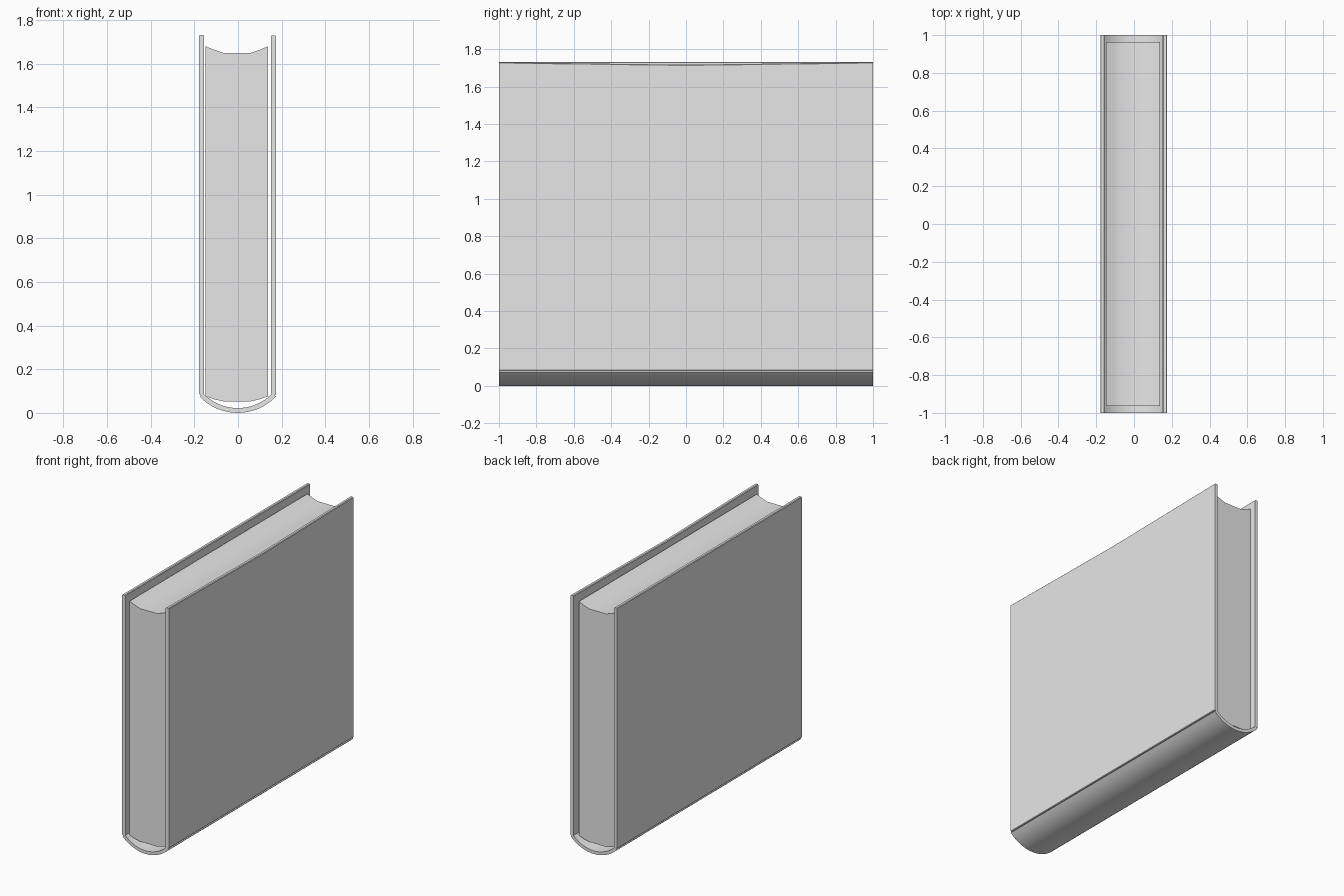
import bpy, bmesh, math

if "Cube" in bpy.data.objects:
    bpy.data.objects.remove(bpy.data.objects["Cube"])

grey = bpy.data.materials.new("light_grey")
grey.diffuse_color = (0.8, 0.8, 0.8, 1)
grey.use_nodes = True
grey.node_tree.nodes["Principled BSDF"].inputs["Base Color"].default_value = grey.diffuse_color


def extrude_profile(name, pts, stations, smooth=30):
    """Sweep a closed x/z profile along y; each station is (y, drop of the top edge)."""
    bm = bmesh.new()
    top = max(p[1] for p in pts)
    rings = [[bm.verts.new((x, y, z - (drop if z > top - 0.01 else 0))) for x, z in pts]
             for y, drop in stations]
    n = len(pts)
    for a, b in zip(rings, rings[1:]):
        for i in range(n):
            j = (i + 1) % n
            bm.faces.new((a[i], a[j], b[j], b[i]))
    bm.faces.new(rings[0])
    bm.faces.new(rings[-1])
    bmesh.ops.recalc_face_normals(bm, faces=bm.faces[:])
    me = bpy.data.meshes.new(name)
    bm.to_mesh(me)
    bm.free()
    me.materials.append(grey)
    ob = bpy.data.objects.new(name, me)
    bpy.context.collection.objects.link(ob)
    bpy.ops.object.select_all(action='DESELECT')
    ob.select_set(True)
    bpy.context.view_layer.objects.active = ob
    bpy.ops.object.shade_smooth_by_angle(angle=math.radians(smooth))
    return ob


def board(x0, x1, z0, z1, c=0.004):
    """Board section with slightly chamfered corners."""
    return [(x0 + c, z0), (x1 - c, z0), (x1, z0 + c), (x1, z1 - c),
            (x1 - c, z1), (x0 + c, z1), (x0, z1 - c), (x0, z0 + c)]


# Cover boards; one has a slightly sagging top edge
extrude_profile("left_cover", board(-0.178, -0.155, 0.082, 1.732), [(-1, 0), (1, 0)])
extrude_profile("right_cover", board(0.152, 0.175, 0.082, 1.73),
                [(-1, 0), (0, 0.013), (1, 0)])

# Rounded spine
R, T, N = 0.242, 0.022, 16
half = math.radians(46.3)
angles = [-half + 2 * half * i / N for i in range(N + 1)]


def arc(r, angs):
    return [(r * math.sin(a) - 0.001, R - r * math.cos(a)) for a in angs]


extrude_profile("spine", arc(R, angles) + arc(R - T, reversed(angles)), [(-1, 0), (1, 0)])

# Page block: rounded at the spine, hollow at the fore edge
pages = [(-0.148, 0.076), (-0.108, 0.062), (-0.068, 0.053), (0.058, 0.053),
         (0.098, 0.062), (0.138, 0.076), (0.138, 1.68), (0.098, 1.663),
         (0.058, 1.65), (-0.068, 1.65), (-0.108, 1.663), (-0.148, 1.68)]
extrude_profile("pages", pages, [(-0.963, 0), (0.963, 0)])
